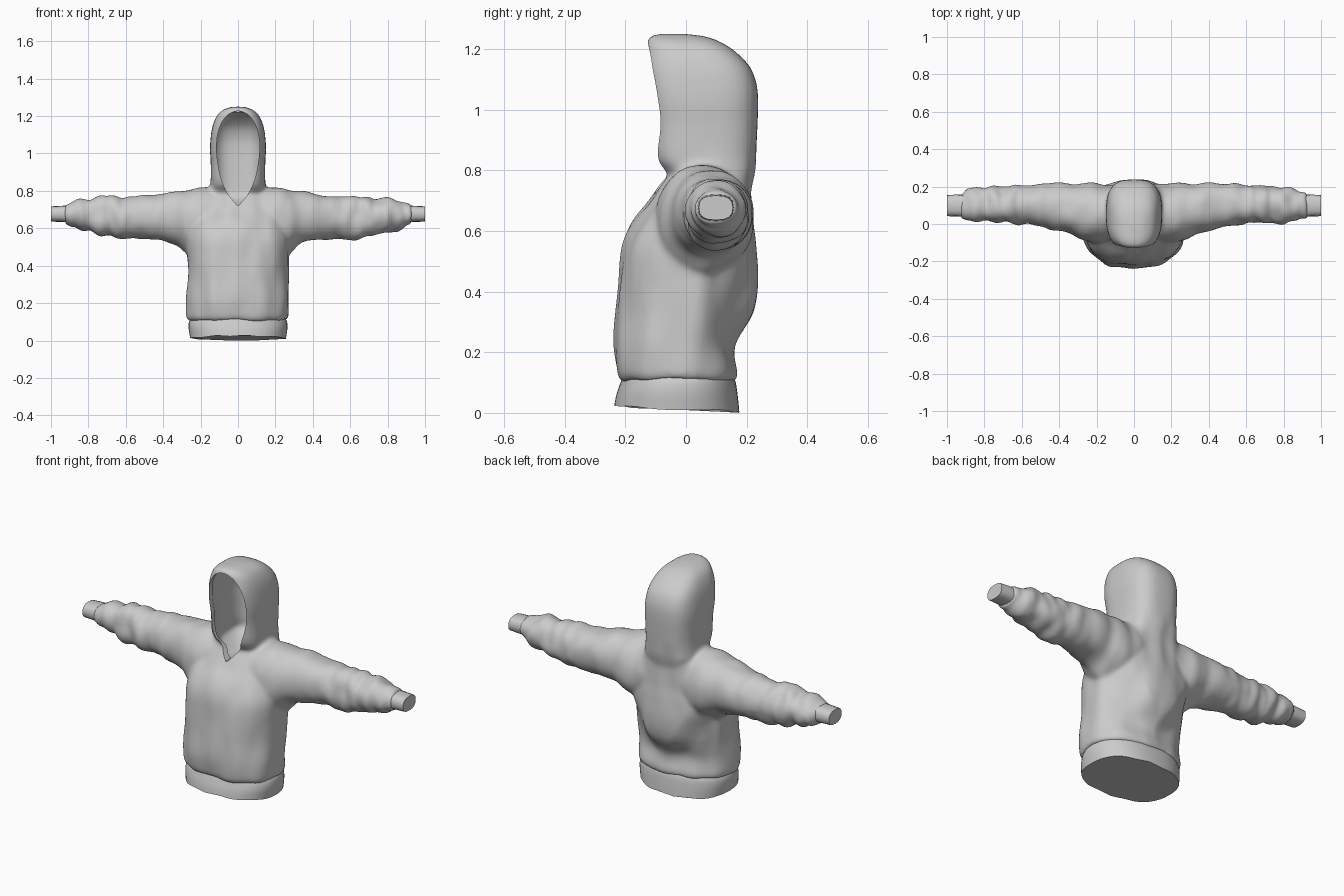
import bpy, bmesh, math
from mathutils import Vector, noise

if "Cube" in bpy.data.objects:
    bpy.data.objects.remove(bpy.data.objects["Cube"])


def spline(rows, steps):
    """Catmull-Rom interpolation through the section rows."""
    out = []
    for i in range(len(rows) - 1):
        p = [rows[max(0, min(len(rows) - 1, i + k))] for k in (-1, 0, 1, 2)]
        for s in range(steps):
            u = s / steps
            out.append([b + 0.5 * u * (c - a + u * (2*a - 5*b + 4*c - d + u * (3*(b - c) + d - a)))
                        for a, b, c, d in zip(*p)])
    return out + [list(rows[-1])]


def loft(bm, rows, place, n=2.2, steps=4, seg=48):
    """Capped loft; each row is (t, a_min, a_max, b_min, b_max)."""
    rings = []
    for t, a0, a1, b0, b1 in spline(rows, steps):
        ring = []
        for k in range(seg):
            c, s = math.cos(2*math.pi*k/seg), math.sin(2*math.pi*k/seg)
            c = math.copysign(abs(c) ** (2/n), c)
            s = math.copysign(abs(s) ** (2/n), s)
            ring.append(bm.verts.new(place(t, (a0+a1)/2 + c*(a1-a0)/2, (b0+b1)/2 + s*(b1-b0)/2)))
        rings.append(ring)
    for r, q in zip(rings, rings[1:]):
        for k in range(seg):
            j = (k + 1) % seg
            bm.faces.new((r[k], r[j], q[j], q[k]))
    bm.faces.new(rings[0])
    bm.faces.new(rings[-1])


def make(name, bm):
    bmesh.ops.recalc_face_normals(bm, faces=bm.faces)
    me = bpy.data.meshes.new(name)
    bm.to_mesh(me)
    bm.free()
    ob = bpy.data.objects.new(name, me)
    bpy.context.collection.objects.link(ob)
    return ob


def bake(ob):
    me = bpy.data.meshes.new_from_object(ob.evaluated_get(bpy.context.evaluated_depsgraph_get()))
    ob.modifiers.clear()
    ob.data = me


def shade(ob, deg):
    bpy.ops.object.select_all(action='DESELECT')
    ob.select_set(True)
    bpy.context.view_layer.objects.active = ob
    bpy.ops.object.shade_smooth_by_angle(angle=math.radians(deg))


def step(a, b, v):
    u = max(0, min(1, (v - a) / (b - a)))
    return u * u * (3 - 2*u)


def upright(rows):
    return [(z, -w, w, f, b) for z, w, f, b in rows]


def up(t, a, b):
    return (a, b, t)


# Section tables: z, half width, front y, back y
torso = [(.105, .262, -.214, .163), (.13, .277, -.23, .17), (.22, .272, -.238, .165),
         (.33, .266, -.232, .218), (.45, .27, -.222, .238), (.55, .275, -.208, .235),
         (.63, .26, -.172, .222), (.70, .235, -.115, .215), (.76, .2, -.075, .21), (.81, .14, -.05, .2)]
hood = [(.68, .12, -.03, .2), (.78, .148, -.06, .222), (.84, .145, -.106, .23), (.95, .146, -.114, .236),
        (1.02, .15, -.126, .238), (1.08, .147, -.136, .234), (1.14, .138, -.138, .212),
        (1.19, .12, -.132, .165), (1.22, .098, -.129, .12), (1.24, .065, -.12, .07), (1.25, .03, -.09, .0)]
# Sleeve: x, bottom z, top z, front y, back y
sleeve = [(0, .46, .815, -.09, .2), (.2, .455, .815, -.1, .215), (.27, .465, .808, -.088, .218),
          (.33, .512, .80, -.062, .219), (.4, .535, .787, -.037, .219), (.5, .542, .775, -.015, .216),
          (.6, .545, .766, 0, .21), (.7, .555, .768, .003, .204), (.8, .578, .757, .01, .197),
          (.88, .603, .738, .02, .186), (.925, .622, .725, .03, .168)]

# Torso, sleeves and hood fused into one cloth body
bm = bmesh.new()
loft(bm, upright(torso), up, 2.3)
loft(bm, upright(hood), up, 2.9)
for sgn in (-1, 1):
    loft(bm, sleeve, lambda t, a, b: (sgn * t, b, a), 2.1)
body = make("hoodie_body", bm)
m = body.modifiers.new("fuse", 'REMESH')
m.mode, m.voxel_size = 'VOXEL', .011
m = body.modifiers.new("relax", 'SMOOTH')
m.factor, m.iterations = .5, 9
bake(body)

# Cloth folds: bunched sleeves, V-shaped drape on the back, soft torso ripples
for v, nrm in [(v, v.normal.copy()) for v in body.data.vertices]:
    x, y, z = v.co
    arm = step(.3, .75, abs(x)) * (1 - .7*step(.88, .93, abs(x)))
    calm = 1 - step(.78, .9, z)
    f = arm * .019 * noise.noise(Vector((x*17, y*8, z*8)))
    f += (1 - arm) * calm * .012 * noise.noise(Vector((x*11, y*9, z*4.5 + 3)))
    v.co += nrm * f
    d = abs(x) - (z - .26) * .6
    drape = step(0, .13, d) * step(0, .17, y) * step(.13, .33, z) * (1 - step(.42, .64, z))
    v.co.y -= .032 * drape * (1 - step(.24, .4, abs(x)))

# Face opening and hollow of the hood
bm = bmesh.new()
inner = [(.715, .05, -.06, .1), (.745, .1, -.055, .17)]
inner += [(z, w - .014, f + .02, b - .014) for z, w, f, b in hood[1:9]]
loft(bm, upright(inner), up, 2.9)
hollow = make("hood_hollow_cutter", bm)
bm = bmesh.new()
egg = [(.722, .004), (.76, .036), (.8, .064), (.87, .092), (.95, .108), (1.03, .115),
       (1.1, .109), (1.16, .09), (1.2, .062), (1.218, .035), (1.226, .01)]
loft(bm, upright([(z, w, -.4, .03) for z, w in egg]), up, 9)
opening = make("face_opening_cutter", bm)
for cutter in (hollow, opening):
    m = body.modifiers.new("cut", 'BOOLEAN')
    m.operation, m.solver, m.object = 'DIFFERENCE', 'EXACT', cutter
bake(body)
for cutter in (hollow, opening):
    bpy.data.objects.remove(cutter)
shade(body, 45)

# Ribbed waistband, hem dips toward the back
bm = bmesh.new()
band = [(0, .256, -.236, .176), (.06, .264, -.227, .17), (.1, .262, -.216, .164), (.125, .25, -.205, .155)]
loft(bm, upright(band), lambda t, a, b: (a, b, t + (1 - step(0, .1, t)) *
     (.011 - .26*b*abs(b) + .003*math.sin(a*40))), 2.3)
shade(make("waistband", bm), 45)

# Cuffs
cuff = [(.90, .632, .722, .038, .158), (.95, .634, .72, .04, .157), (1.0, .636, .717, .042, .155)]
for sgn, side in ((-1, "right"), (1, "left")):
    bm = bmesh.new()
    loft(bm, cuff, lambda t, a, b: (sgn * t, b, a), 2.6, 2, 16)
    shade(make(side + "_cuff", bm), 45)
